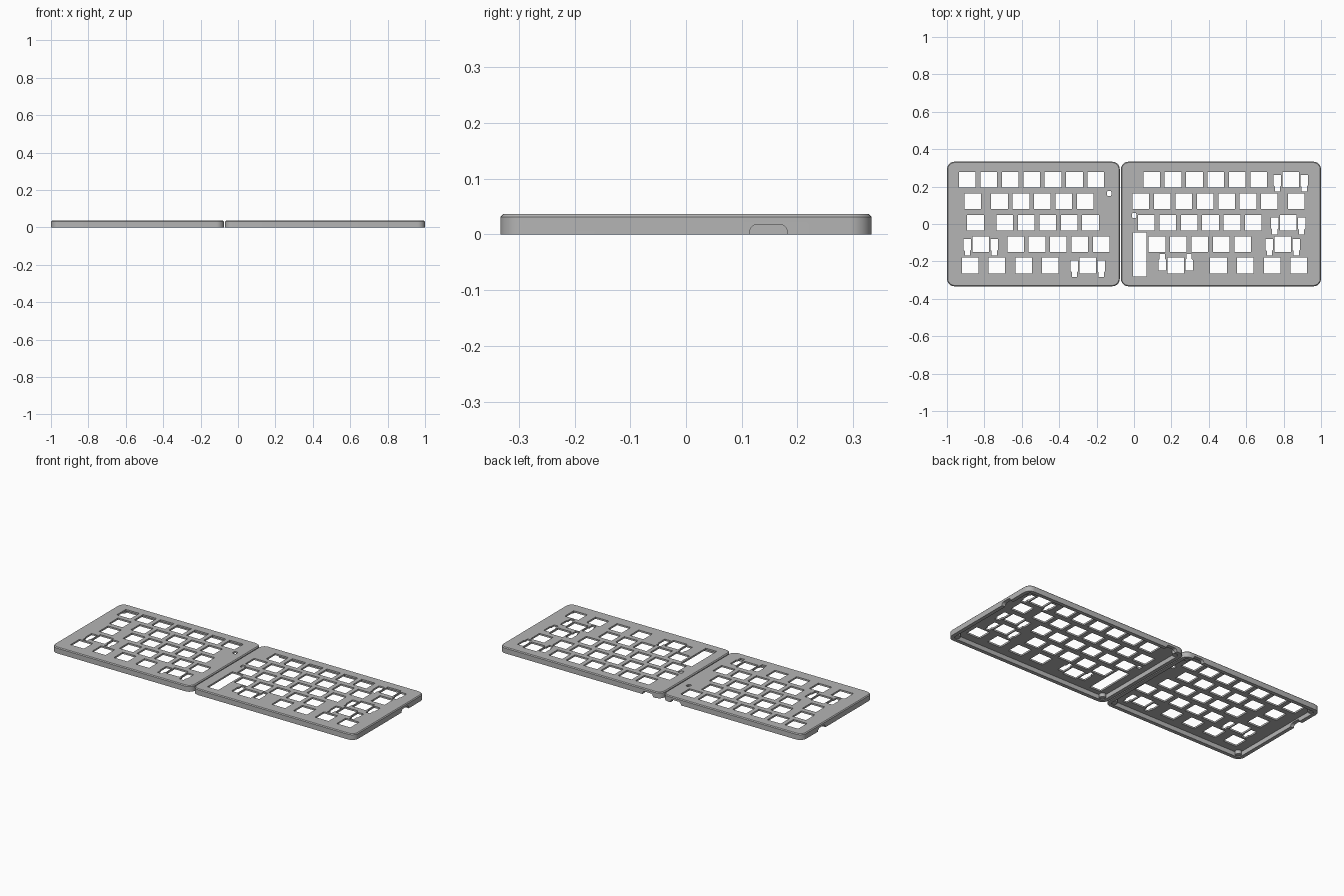
import bpy, bmesh, math
from mathutils import Matrix

if "Cube" in bpy.data.objects:
    bpy.data.objects.remove(bpy.data.objects["Cube"])

U = 0.1145            # key pitch
TOP, SHOULDER, UNDER = 0.036, 0.031, 0.026
HALF_Y, RADIUS, WALL, CHAMFER = 0.333, 0.04, 0.022, 0.005

grey = bpy.data.materials.new("case grey")
grey.use_nodes = True
colour = (0.46, 0.46, 0.46, 1)
grey.diffuse_color = colour
grey.node_tree.nodes["Principled BSDF"].inputs["Base Color"].default_value = colour


def rounded(x0, x1, y0, y1, r, n=8):
    pts = []
    for i, (cx, cy) in enumerate([(x1 - r, y1 - r), (x0 + r, y1 - r),
                                  (x0 + r, y0 + r), (x1 - r, y0 + r)]):
        for k in range(n + 1):
            a = math.pi / 2 * (i + k / n)
            pts.append((cx + r * math.cos(a), cy + r * math.sin(a)))
    return pts


def rect(cx, cy, w, h):
    return [(cx + sx * w / 2, cy + sy * h / 2)
            for sx, sy in ((-1, -1), (1, -1), (1, 1), (-1, 1))]


def stabiliser(cx, cy, flip):
    # wide slot with a narrower foot
    half = [(0.02, 0.027), (0.02, -0.03), (0.014, -0.036), (0.014, -0.062)]
    outline = half + [(-x, y) for x, y in reversed(half)]
    return [(cx + x, cy + y * flip) for x, y in outline]


def link(name, data):
    ob = bpy.data.objects.new(name, data)
    bpy.context.collection.objects.link(ob)
    data.materials.append(grey)
    return ob


def select(ob):
    bpy.ops.object.select_all(action="DESELECT")
    ob.select_set(True)
    bpy.context.view_layer.objects.active = ob


def make_plate(name, outlines):
    # filled flat curve; inner outlines become openings
    cu = bpy.data.curves.new(name, "CURVE")
    cu.dimensions = "2D"
    cu.fill_mode = "BOTH"
    cu.extrude = (TOP - UNDER) / 2
    for pts in outlines:
        s = cu.splines.new("POLY")
        s.points.add(len(pts) - 1)
        for p, (x, y) in zip(s.points, pts):
            p.co = (x, y, 0, 1)
        s.use_cyclic_u = True
    ob = link(name, cu)
    ob.location.z = (TOP + UNDER) / 2
    select(ob)
    bpy.ops.object.convert(target="MESH")
    bpy.ops.object.shade_flat()


def make_rim(name, x0, x1, notches):
    # closed loft around the edge: inner wall, foot, outer wall, chamfer
    bm = bmesh.new()
    loops = []
    for inset, z in ((WALL, UNDER), (WALL, 0), (0, 0), (0, SHOULDER), (CHAMFER, TOP)):
        pts = rounded(x0 + inset, x1 - inset, inset - HALF_Y, HALF_Y - inset, RADIUS - inset)
        loops.append([bm.verts.new((x, y, z)) for x, y in pts])
    for i, a in enumerate(loops):
        b = loops[(i + 1) % len(loops)]
        for k in range(len(a)):
            j = (k + 1) % len(a)
            bm.faces.new((a[k], a[j], b[j], b[k]))
    bmesh.ops.recalc_face_normals(bm, faces=bm.faces)
    me = bpy.data.meshes.new(name)
    bm.to_mesh(me)
    bm.free()
    rim = link(name, me)
    for x, y, angle in notches:
        cutter = make_notch(x, y, angle)
        mod = rim.modifiers.new("notch", "BOOLEAN")
        mod.operation = "DIFFERENCE"
        mod.solver = "EXACT"
        mod.object = cutter
        select(rim)
        bpy.ops.object.modifier_apply(modifier=mod.name)
        bpy.data.objects.remove(cutter)
    select(rim)
    bpy.ops.object.shade_smooth_by_angle(angle=math.radians(30))


def make_notch(x, y, angle):
    # round-topped cable opening
    bm = bmesh.new()
    profile = rounded(-0.034, 0.034, -0.03, 0.018, 0.015)
    face = bm.faces.new([bm.verts.new((0.06, px, pz)) for px, pz in profile])
    ext = bmesh.ops.extrude_face_region(bm, geom=[face])
    verts = [v for v in ext["geom"] if isinstance(v, bmesh.types.BMVert)]
    bmesh.ops.translate(bm, verts=verts, vec=(-0.12, 0, 0))
    bmesh.ops.recalc_face_normals(bm, faces=bm.faces)
    bm.transform(Matrix.Translation((x, y, 0)) @ Matrix.Rotation(angle, 4, "Z"))
    me = bpy.data.meshes.new("notch_cutter")
    bm.to_mesh(me)
    bm.free()
    ob = link("notch_cutter", me)
    ob.hide_render = True
    return ob


def make_bosses(name, x0, x1):
    # screw posts in the corners of the underside
    bm = bmesh.new()
    d = 0.036
    for x in (x0 + d, x1 - d):
        for y in (d - HALF_Y, HALF_Y - d):
            bmesh.ops.create_cone(bm, cap_ends=True, segments=20, radius1=0.018, radius2=0.018,
                                  depth=0.024, matrix=Matrix.Translation((x, y, 0.016)))
    me = bpy.data.meshes.new(name)
    bm.to_mesh(me)
    bm.free()
    ob = link(name, me)
    select(ob)
    bpy.ops.object.shade_smooth_by_angle(angle=math.radians(30))


def key_openings(rows, start_of, flipped_row=None):
    holes = []
    for r, widths in enumerate(rows):
        y = 0.236 - r * U
        x = start_of(widths)
        for w in widths:
            cx = x + w * U / 2
            holes.append(rect(cx, y, 0.089, 0.084))
            if w >= 2:
                flip = -1 if r == flipped_row else 1
                holes += [stabiliser(cx + s * 0.0715, y, flip) for s in (-1, 1)]
            x += w * U
    return holes


left_rows = [[1] * 7, [1.5] + [1] * 5, [1.75] + [1] * 5, [2.25] + [1] * 5, [1.25] * 4 + [2.25]]
right_rows = [[1] * 6 + [2], [1] * 7 + [1.5], [1] * 6 + [2.25], [1] * 5 + [2.75],
              [2.75] + [1.25] * 4]

# the two halves: extents, openings and cable notches
halves = {
    "west": (-1.0, -0.076,
             key_openings(left_rows, lambda w: -0.948)
             + [rounded(-0.145, -0.121, 0.149, 0.177, 0.008, 3)],
             [(-1.0, 0.148, 0), (-0.165, HALF_Y, math.pi / 2)]),
    "east": (-0.07, 1.0,
             key_openings(right_rows, lambda w: 0.953 - sum(w) * U, flipped_row=4)
             + [rounded(-0.011, 0.013, 0.031, 0.059, 0.008, 3),
                rect(0.03, -0.163, 0.072, 0.236)],
             [(1.0, 0.148, 0), (0.02, HALF_Y, math.pi / 2)]),
}
for side, (x0, x1, holes, notches) in halves.items():
    c = CHAMFER
    outline = rounded(x0 + c, x1 - c, c - HALF_Y, HALF_Y - c, RADIUS - c)
    make_plate(side + "_key_plate", [outline] + holes)
    make_rim(side + "_case_rim", x0, x1, notches)
    make_bosses(side + "_screw_posts", x0, x1)
